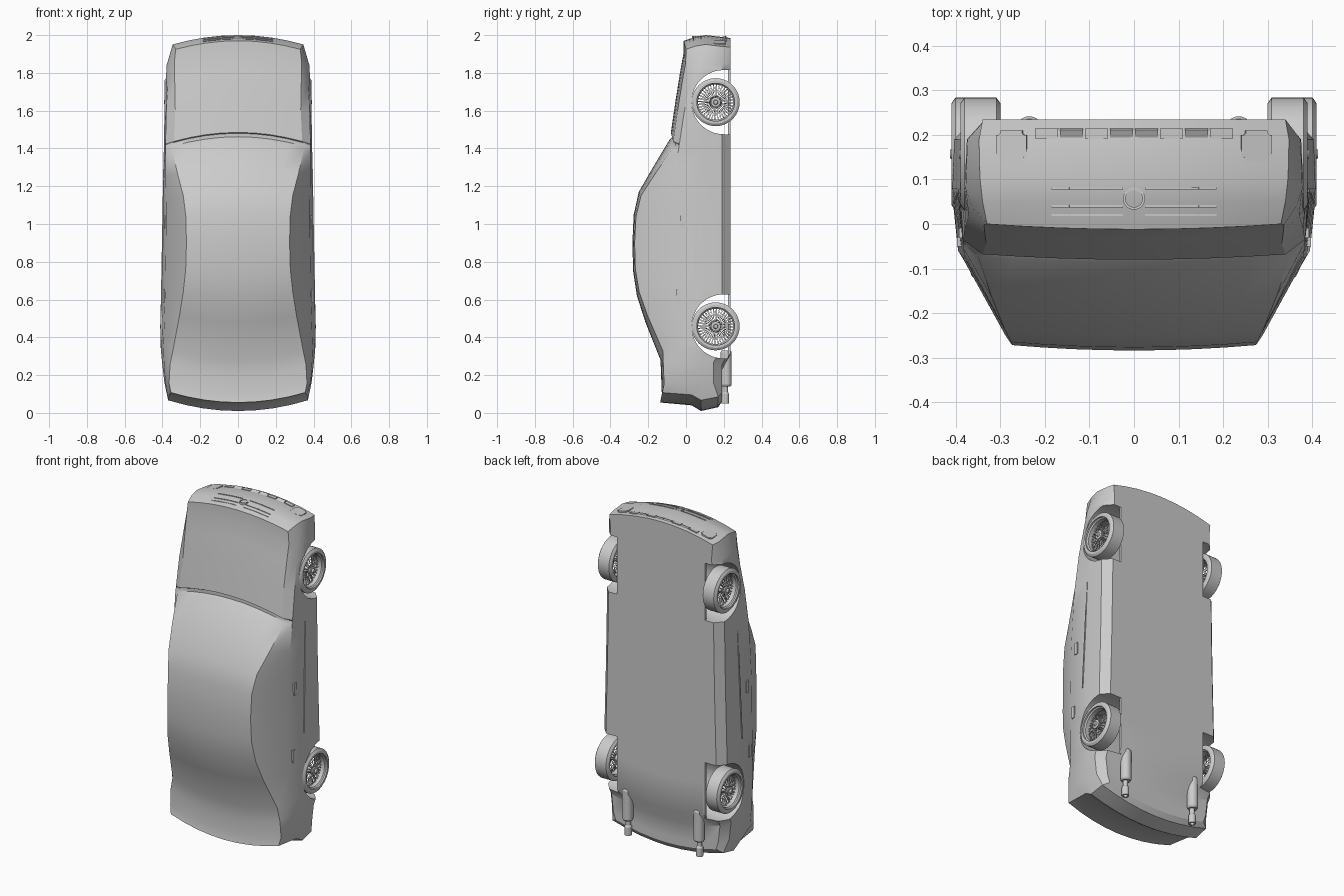
import bpy, bmesh, math
from mathutils import Matrix, Vector

if "Cube" in bpy.data.objects:
    bpy.data.objects.remove(bpy.data.objects["Cube"])

grey = bpy.data.materials.new("plain grey")
grey.use_nodes = True
COLOUR = (0.6, 0.6, 0.6, 1)
grey.diffuse_color = COLOUR
grey.node_tree.nodes["Principled BSDF"].inputs["Base Color"].default_value = COLOUR


def make(name, bm, mirror=False):
    """Turn a bmesh into a shaded object, optionally mirrored across x."""
    bmesh.ops.remove_doubles(bm, verts=bm.verts, dist=1e-5)
    bmesh.ops.recalc_face_normals(bm, faces=bm.faces)
    mesh = bpy.data.meshes.new(name)
    bm.to_mesh(mesh)
    bm.free()
    mesh.materials.append(grey)
    ob = bpy.data.objects.new(name, mesh)
    bpy.context.scene.collection.objects.link(ob)
    if mirror:
        mod = ob.modifiers.new("mirror", 'MIRROR')
        mod.use_axis[0] = True
    return ob


def activate(ob):
    for other in bpy.context.selected_objects:
        other.select_set(False)
    ob.select_set(True)
    bpy.context.view_layer.objects.active = ob


def smooth(ob, degrees=30):
    activate(ob)
    bpy.ops.object.shade_smooth_by_angle(angle=math.radians(degrees))


def interp(table, t):
    """Linear lookup in rows (key, values...) sorted by rising key."""
    if t <= table[0][0]:
        return table[0][1:]
    for a, b in zip(table, table[1:]):
        if t <= b[0]:
            k = (t - a[0]) / (b[0] - a[0])
            return [p + (q - p) * k for p, q in zip(a[1:], b[1:])]
    return table[-1][1:]


def box(bm, size, loc, rx=0, ry=0):
    m = (Matrix.Translation(loc) @ Matrix.Rotation(ry, 4, 'Y')
         @ Matrix.Rotation(rx, 4, 'X') @ Matrix.Diagonal((*size, 1)))
    return bmesh.ops.create_cube(bm, size=1, matrix=m)["verts"]


def lathe(bm, profile, centre, steps=40, axis='X'):
    """Spin (offset, radius) points about an axis; the profile is a loop."""
    turn = Matrix.Identity(3) if axis == 'X' else Matrix.Rotation(-math.pi / 2, 3, 'Y')
    rings = []
    for i in range(steps):
        a = math.tau * i / steps
        rings.append([bm.verts.new(Vector(centre) + turn @ Vector(
            (o, r * math.cos(a), r * math.sin(a)))) for o, r in profile])
    n = len(profile)
    for i in range(steps):
        p, q = rings[i], rings[(i + 1) % steps]
        for j in range(n):
            k = (j + 1) % n
            bm.faces.new((p[j], p[k], q[k], q[j]))


# Body: height, centre line and upper edge half width, from tail to nose
TOP = [(.1, -.128, .365), (.2, -.132, .36), (.28, -.135, .345), (.48, -.215, .31),
       (.62, -.26, .29), (.75, -.28, .277), (.9, -.284, .273), (1.05, -.277, .276),
       (1.17, -.25, .29), (1.3, -.175, .32), (1.45, -.085, .35), (1.462, -.07, .35),
       (1.48, -.07, .345), (1.485, -.08, .34), (1.65, -.056, .332), (1.8, -.032, .335),
       (1.9, -.014, .337)]
# Height, shoulder x and y, widest x, floor y
SIDE = [(.1, .385, -.05, .39, .19), (.2, .392, -.055, .402, .19), (.28, .395, -.06, .41, .235),
        (.6, .385, -.075, .408, .235), (1.05, .38, -.075, .398, .235),
        (1.42, .385, -.045, .392, .235), (1.65, .38, -.01, .39, .235),
        (1.9, .365, .04, .378, .235)]
BOW = [(.4, -.06), (.9, 0), (1.4, .06)]
NOSE = [(.33, 0, 1.97), (.34, .05, 1.99), (.346, .105, 2), (.348, .19, 1.99), (.34, .235, 1.985)]
TAIL = [(.355, -.125, .055), (.365, .03, .04), (.37, .08, .01), (.365, .17, .03), (.33, .19, .06)]
CROWN = .012
STEPS = 4


def bowed(x, y, z):
    return (x, y, z - interp(BOW, z)[0] * (x / .38) ** 2)


def section(z):
    (yt, r), (bx, by, wx, gy) = interp(TOP, z), interp(SIDE, z)
    return [(r, yt + CROWN, z), (bx, by, z), (wx, .08, z),
            (wx - .004, gy - .045, z), (wx - .045, gy, z)]


bm = bmesh.new()
sections = [TAIL] + [section(row[0]) for row in TOP] + [NOSE]
rings = []
for rows in sections:
    (cx, cy, cz), (gx, gy, gz) = rows[0], rows[-1]
    fr = [i / STEPS for i in range(STEPS + 1)]
    half = [(cx * f, cy - CROWN * (1 - f * f), cz) for f in fr] + rows[1:4]
    half += [(gx * f, gy, gz) for f in reversed(fr)]
    full = half + [(-x, y, z) for x, y, z in half[-2:0:-1]]
    rings.append([bm.verts.new(bowed(*p)) for p in full])
count = len(rings[0])
for a, b in zip(rings, rings[1:]):
    for i in range(count):
        j = (i + 1) % count
        bm.faces.new((a[i], a[j], b[j], b[i]))


# Bowed end panels
def cap(ring, rows):
    grid = []
    for i, (w, y, z) in enumerate(rows):
        line = []
        for s in range(-STEPS, STEPS + 1):
            j = abs(s)
            if i == 0:
                k = j
            elif i == 4:
                k = count // 2 - j
            else:
                k = STEPS + i
            if i in (0, 4) or j == STEPS:
                line.append(ring[k if s >= 0 else -k % count])
            else:
                line.append(bm.verts.new(bowed(w * s / STEPS, y, z)))
        grid.append(line)
    for p, q in zip(grid, grid[1:]):
        for j in range(2 * STEPS):
            bm.faces.new((p[j], p[j + 1], q[j + 1], q[j]))


cap(rings[0], TAIL)
cap(rings[-1], NOSE)
body = make("body", bm)


# Wheel wells: an open passage above the floor, and outer cut-outs through it
def well(z, x0, x1, floor):
    cut = bmesh.new()
    outline = [(floor, z - .17)]
    for i in range(25):
        a = math.pi * i / 24
        outline.append((.2 - .17 * math.sin(a), z - .17 * math.cos(a)))
    outline.append((floor, z + .17))
    ends = [[cut.verts.new((x, *p)) for p in outline] for x in (x0, x1)]
    for loop in ends:
        cut.faces.new(loop)
    for i in range(len(outline)):
        j = (i + 1) % len(outline)
        cut.faces.new((ends[0][i], ends[0][j], ends[1][j], ends[1][i]))
    cutter = make("well_cutter", cut)
    cutter.hide_render = True
    activate(body)
    mod = body.modifiers.new("well", 'BOOLEAN')
    mod.operation, mod.solver, mod.object = 'DIFFERENCE', 'EXACT', cutter
    bpy.ops.object.modifier_apply(modifier=mod.name)
    bpy.data.objects.remove(cutter)


AXLES = {"front": (.345, 1.645), "rear": (.365, .458)}
for x, z in AXLES.values():
    well(z, -.6, .6, .222)
    well(z, .29, .6, .4)
    well(z, -.6, -.29, .4)
smooth(body)

# Wire wheels
TYRE = [(-.045, .1), (-.045, .114), (-.036, .127), (.036, .127), (.045, .114),
        (.045, .1), (.036, .1), (.03, .093), (-.03, .093), (-.036, .1)]
HUB = [(-.035, 0), (-.035, .02), (.028, .02), (.03, .026), (.036, .026), (.038, .013),
       (.048, .01), (.048, 0)]
for name, (x, z) in AXLES.items():
    centre = Vector((x, .157, z))
    bm = bmesh.new()
    lathe(bm, TYRE, centre)
    smooth(make(name + "_tyres", bm, True))
    bm = bmesh.new()
    lathe(bm, HUB, centre, 16)
    smooth(make(name + "_hubs", bm, True))
    bm = bmesh.new()
    for i in range(72):
        a = math.tau * i / 72
        b = a + (.2 if i % 2 else -.2)
        inner = Vector((.024 if i % 4 < 2 else -.02, .019 * math.cos(a), .019 * math.sin(a)))
        outer = Vector((.008, .096 * math.cos(b), .096 * math.sin(b)))
        way = outer - inner
        m = (Matrix.Translation(centre + (inner + outer) / 2)
             @ way.to_track_quat('Z', 'Y').to_matrix().to_4x4())
        bmesh.ops.create_cone(bm, segments=4, radius1=.0013, radius2=.0013,
                              depth=way.length, matrix=m)
    make(name + "_spokes", bm, True)


# Nose fittings lie on the bowed front panel
def on_nose(bm, x, y, width, height, tilt=0, lift=0):
    z = interp([(r[1], r[2]) for r in NOSE], y)[0]
    slope = math.atan(.12 * x / .38 ** 2)
    return box(bm, (width, height, .008), Vector(bowed(x, y, z)) + Vector((0, 0, lift)), tilt, slope)


bm = bmesh.new()
on_nose(bm, .275, .175, .07, .07)
upright = [e for e in bm.edges if abs((e.verts[0].co - e.verts[1].co).length - .008) < 1e-4]
bmesh.ops.bevel(bm, geom=upright, offset=.01, segments=3, affect='EDGES')
make("headlights", bm, True)

bm = bmesh.new()
for i in range(4):
    on_nose(bm, .028 + i * .056, .203, .052, .022, .45 if i in (0, 2) else 0)
make("lower_grille", bm, True)

bm = bmesh.new()
for y in (.02, .04, .08):
    for i in range(4):
        on_nose(bm, .045 + i * .04, y, .04, .005, lift=-.001)
make("upper_grille", bm, True)

bm = bmesh.new()
lathe(bm, [(-.008, .019), (.004, .019), (.004, .025), (-.008, .025)], (0, .057, 1.992), 24, 'Z')
make("nose_ring", bm)

# Door handles and side trim
bm = bmesh.new()
for y, z, x in ((-.02, 1.01, .387), (-.04, .62, .391)):
    box(bm, (.012, .022, .07), (x, y, z))
make("door_handles", bm, True)
bm = bmesh.new()
box(bm, (.012, .006, .65), (.394, .061, 1.055), -.04, -.018)
make("side_trim", bm, True)

# Twin exhausts with hollow tips
bm = bmesh.new()
lathe(bm, [(.14, 0), (.14, .024), (.15, .03), (.32, .03), (.33, .024), (.33, 0)],
      (.235, .212, 0), 20, 'Z')
lathe(bm, [(.05, .012), (.05, .02), (.1, .02), (.11, .014), (.15, .014), (.15, 0), (.08, 0), (.08, .012)],
      (.235, .208, 0), 20, 'Z')
smooth(make("exhausts", bm, True))
